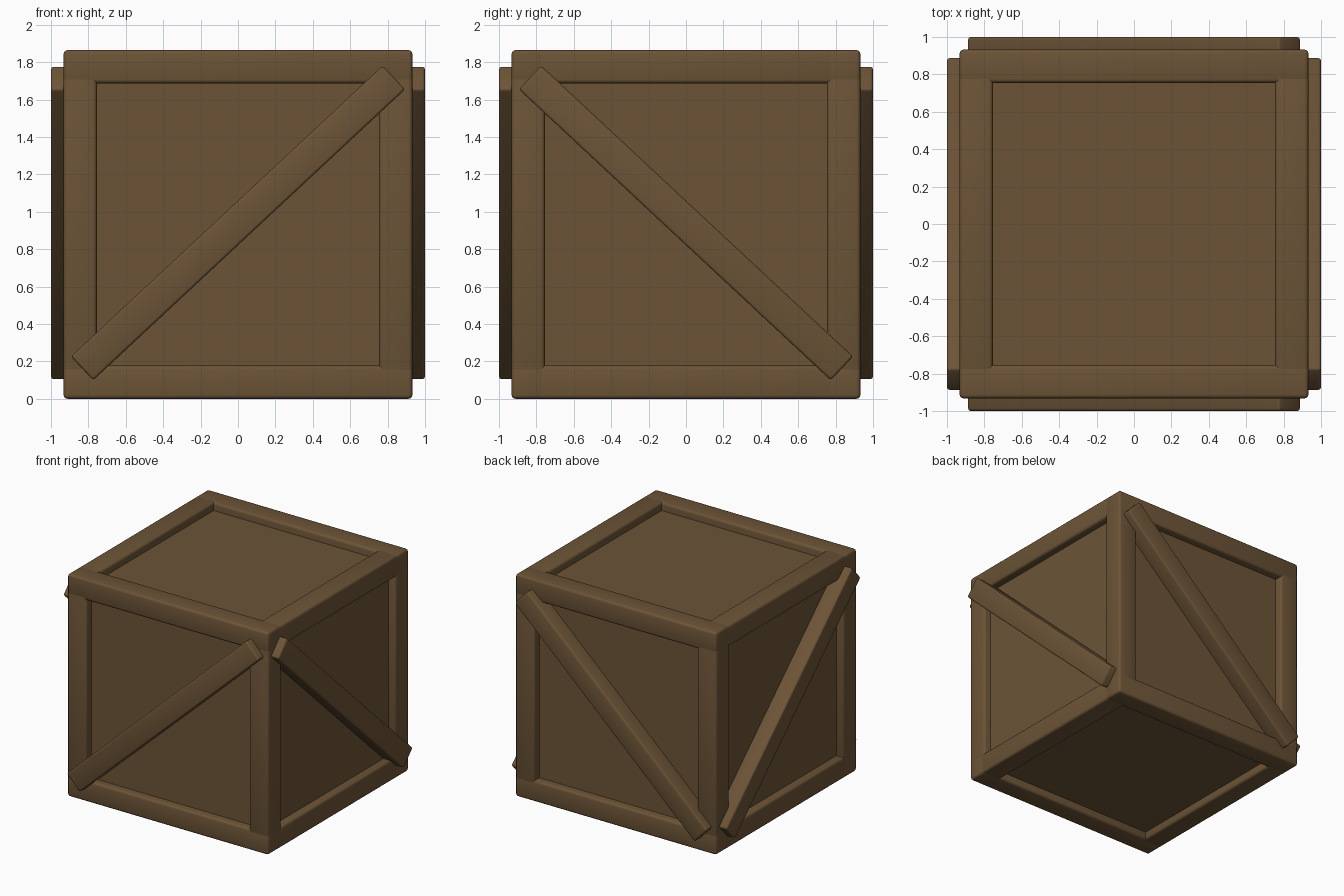
import bpy
import bmesh
from math import radians, pi
from mathutils import Matrix, Vector

HALF = 0.932        # half size of the cube frame
BAR = 0.177         # frame bar thickness
PANEL = 0.866       # half size of the recessed panel box
MID = Vector((0, 0, HALF))

cube = bpy.data.objects.get("Cube")
if cube:
    bpy.data.objects.remove(cube, do_unlink=True)

# One brown wood for the whole crate
wood = bpy.data.materials.new("brown_wood")
wood.use_nodes = True
colour = (0.15, 0.088, 0.038, 1)
wood.diffuse_color = colour
bsdf = wood.node_tree.nodes["Principled BSDF"]
bsdf.inputs["Base Color"].default_value = colour
bsdf.inputs["Roughness"].default_value = 0.8


def beam(name, size, matrix, bevel=0.0):
    """Box with rounded edges and smooth shading."""
    bm = bmesh.new()
    bmesh.ops.create_cube(bm, size=1)
    bmesh.ops.scale(bm, vec=size, verts=bm.verts)
    if bevel:
        bmesh.ops.bevel(bm, geom=bm.edges[:], offset=bevel, segments=3,
                        profile=0.5, affect='EDGES')
    mesh = bpy.data.meshes.new(name)
    bm.to_mesh(mesh)
    bm.free()
    mesh.materials.append(wood)
    obj = bpy.data.objects.new(name, mesh)
    obj.matrix_world = matrix
    bpy.context.collection.objects.link(obj)
    bpy.ops.object.select_all(action='DESELECT')
    obj.select_set(True)
    bpy.context.view_layer.objects.active = obj
    bpy.ops.object.shade_smooth_by_angle(angle=radians(40))
    return obj


# Recessed panels
beam("panel_box", (2 * PANEL,) * 3, Matrix.Translation(MID))

# Frame: full-length rails along x, side rails and posts fitted between them
edge = HALF - BAR / 2
long = 2 * HALF
short = 2 * (HALF - BAR) + 0.08
for a, a_name in ((-1, "low"), (1, "high")):
    for b, b_name in ((-1, "first"), (1, "second")):
        beam(f"{a_name}_cross_rail_{b_name}", (long, BAR, BAR),
             Matrix.Translation(MID + Vector((0, b * edge, a * edge))), 0.02)
        beam(f"{a_name}_side_rail_{b_name}", (BAR, short, BAR),
             Matrix.Translation(MID + Vector((b * edge, 0, a * edge))), 0.02)
        beam(f"corner_post_{a_name}_{b_name}", (BAR, BAR, short),
             Matrix.Translation(MID + Vector((a * edge, b * edge, 0))), 0.02)

# Diagonal braces, one on each upright face
DEPTH = 0.17
tilt = Matrix.Rotation(radians(-43), 4, 'Y')
for name, turn, flip in (("front_brace", 0, 1), ("right_side_brace", pi / 2, -1),
                         ("back_brace", pi, -1), ("left_side_brace", -pi / 2, 1)):
    slope = tilt if flip == 1 else tilt.inverted()
    place = (Matrix.Translation((0, 0, 0.94)) @ Matrix.Rotation(turn, 4, 'Z')
             @ Matrix.Translation((0, DEPTH / 2 - 1, 0)) @ slope)
    beam(name, (2.28, DEPTH, 0.174), place, 0.015)
